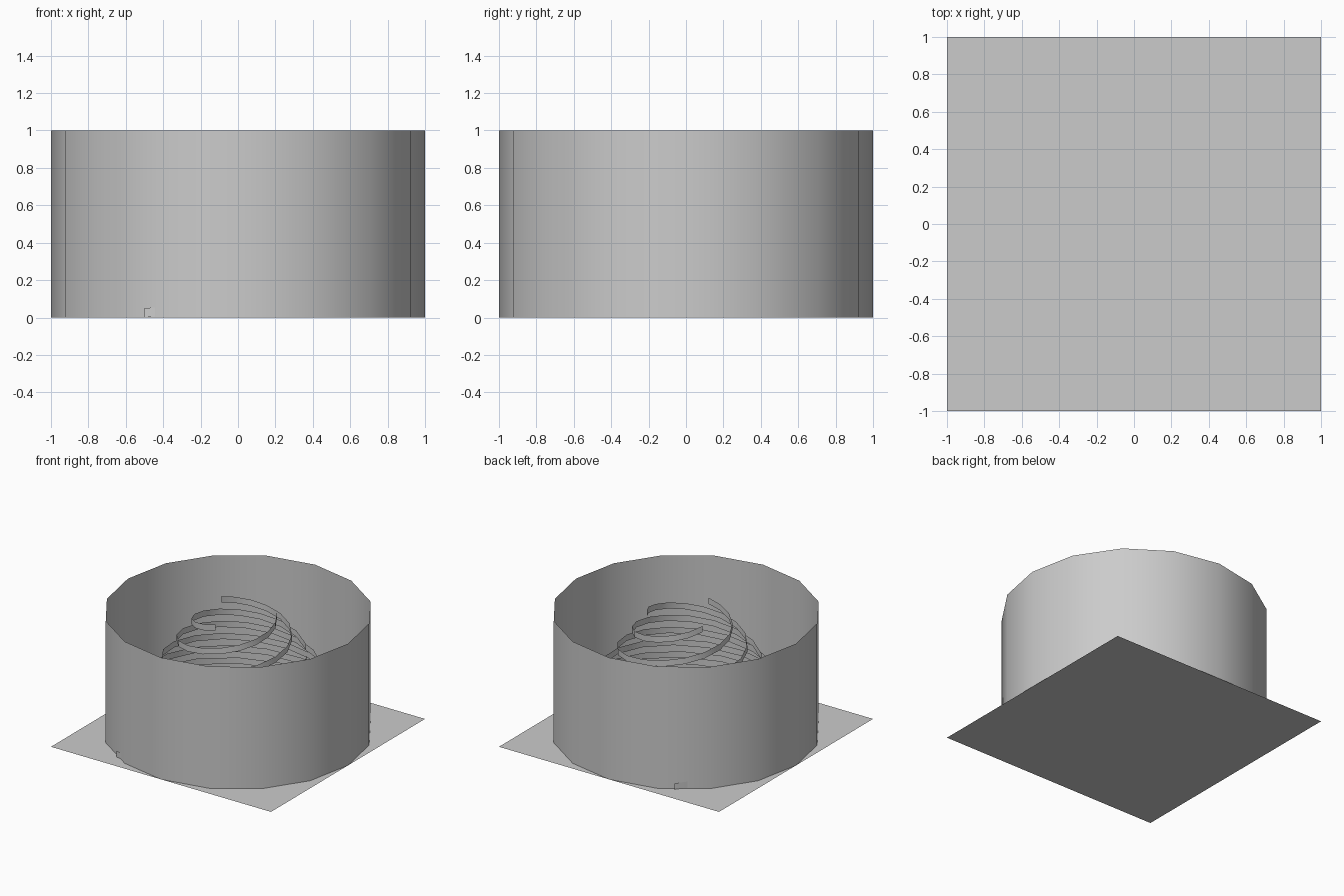
import bpy, bmesh
from math import cos, sin, radians, tau

if "Cube" in bpy.data.objects:
    bpy.data.objects.remove(bpy.data.objects["Cube"])

RIBBON_H = 0.05


def strip(name, path, height, closed=False):
    """Thin vertical band: a path of points raised straight up."""
    bm = bmesh.new()
    low = [bm.verts.new(p) for p in path]
    high = [bm.verts.new((x, y, z + height)) for x, y, z in path]
    n = len(path)
    for i in range(n if closed else n - 1):
        j = (i + 1) % n
        face = bm.faces.new((low[i], low[j], high[j], high[i]))
        face.smooth = True
    mesh = bpy.data.meshes.new(name)
    bm.to_mesh(mesh)
    bm.free()
    obj = bpy.data.objects.new(name, mesh)
    bpy.context.collection.objects.link(obj)
    return obj


# square floor
bpy.ops.mesh.primitive_plane_add(size=2)
bpy.context.object.name = "base_plate"

# open 16-sided wall
strip("round_wall", [(cos(i * tau / 16), sin(i * tau / 16), 0) for i in range(16)],
      1.0, closed=True)

# three ribbons winding up a cone, 120 degrees apart
STEPS, SWEEP, TOP_RADIUS = 36, radians(750), 0.29
path = []
for i in range(STEPS + 1):
    t = i / STEPS
    r = 1 + (TOP_RADIUS - 1) * t
    path.append((r * cos(SWEEP * t), r * sin(SWEEP * t), (1 - RIBBON_H) * t))
for k in range(3):
    ribbon = strip(f"spiral_ribbon_{k + 1}", path, RIBBON_H)
    ribbon.rotation_euler.z = k * tau / 3
